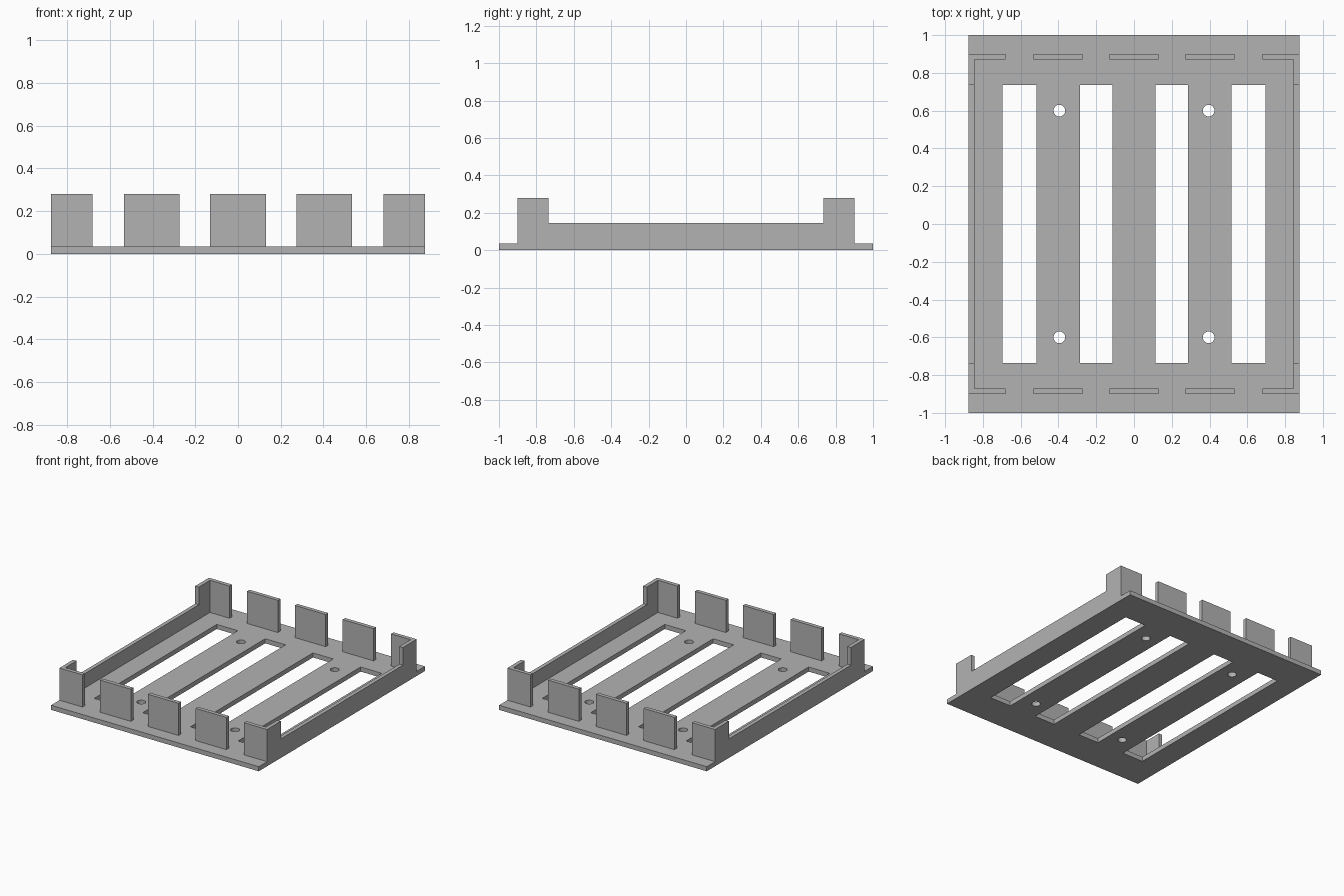
import bpy
import bmesh
from mathutils import Matrix

cube = bpy.data.objects.get("Cube")
if cube:
    bpy.data.objects.remove(cube, do_unlink=True)

HALF_X, HALF_Y = 0.875, 1.0
PLATE_Z, RAIL_Z, TAB_Z = 0.035, 0.145, 0.28
WALL = 0.03
TAB_Y = 0.9

grey = bpy.data.materials.new("plain grey")
grey.use_nodes = True
grey.diffuse_color = (0.45, 0.45, 0.45, 1)
grey.node_tree.nodes["Principled BSDF"].inputs["Base Color"].default_value = (0.45, 0.45, 0.45, 1)


def finish(name, bm):
    bmesh.ops.recalc_face_normals(bm, faces=bm.faces)
    mesh = bpy.data.meshes.new(name)
    bm.to_mesh(mesh)
    bm.free()
    mesh.materials.append(grey)
    obj = bpy.data.objects.new(name, mesh)
    bpy.context.collection.objects.link(obj)
    return obj


def add_box(bm, low, high):
    size = [b - a for a, b in zip(low, high)]
    mid = [(a + b) / 2 for a, b in zip(low, high)]
    bmesh.ops.create_cube(bm, size=1, matrix=Matrix.Translation(mid) @ Matrix.Diagonal((*size, 1)))


def box(name, low, high):
    bm = bmesh.new()
    add_box(bm, low, high)
    return finish(name, bm)


# Base plate
plate = box("base_plate", (-HALF_X, -HALF_Y, 0), (HALF_X, HALF_Y, PLATE_Z))

# Cutter for the four long slots and four screw holes
bm = bmesh.new()
for side in (-1, 1):
    for inner, outer in ((0.115, 0.287), (0.517, 0.695)):
        x0, x1 = sorted((side * inner, side * outer))
        add_box(bm, (x0, -0.737, -0.1), (x1, 0.737, 0.1))
    for end in (-1, 1):
        bmesh.ops.create_cone(bm, cap_ends=True, segments=32, radius1=0.031, radius2=0.031,
                              depth=0.2, matrix=Matrix.Translation((side * 0.395, end * 0.6, 0)))
cutter = finish("opening_cutter", bm)
cutter.hide_render = True

cut = plate.modifiers.new("openings", 'BOOLEAN')
cut.operation = 'DIFFERENCE'
cut.solver = 'EXACT'
cut.object = cutter
bpy.context.view_layer.update()
evaluated = plate.evaluated_get(bpy.context.evaluated_depsgraph_get())
cut_mesh = bpy.data.meshes.new_from_object(evaluated)
plate.modifiers.clear()
plate.data = cut_mesh
bpy.data.objects.remove(cutter, do_unlink=True)

# Side walls: low rail rising to a tall post at each end
half_profile = [(TAB_Y, TAB_Z), (0.735, TAB_Z), (0.735, RAIL_Z)]
for label, side in (("left", 1), ("right", -1)):
    bm = bmesh.new()
    outline = [(HALF_Y, 0), (HALF_Y, PLATE_Z), (TAB_Y, PLATE_Z)][2:] + half_profile
    outline += [(-y, z) for y, z in reversed(outline)]
    face = bm.faces.new([bm.verts.new((side * HALF_X, y, z)) for y, z in outline])
    grown = bmesh.ops.extrude_face_region(bm, geom=[face], use_keep_orig=True)
    moved = [v for v in grown["geom"] if isinstance(v, bmesh.types.BMVert)]
    bmesh.ops.translate(bm, verts=moved, vec=(-side * WALL, 0, 0))
    finish(label + "_side_wall", bm)

# Upright tabs along the front and back, with the outer pair joining the side walls
spans = {
    "right_corner": (WALL - HALF_X, -0.68),
    "right": (-0.533, -0.273),
    "middle": (-0.13, 0.13),
    "left": (0.273, 0.533),
    "left_corner": (0.68, HALF_X - WALL),
}
for label, end in (("front", -1), ("back", 1)):
    y0, y1 = sorted((end * TAB_Y, end * (TAB_Y - WALL)))
    for place, (x0, x1) in spans.items():
        box(f"{label}_{place}_tab", (x0, y0, PLATE_Z), (x1, y1, TAB_Z))
